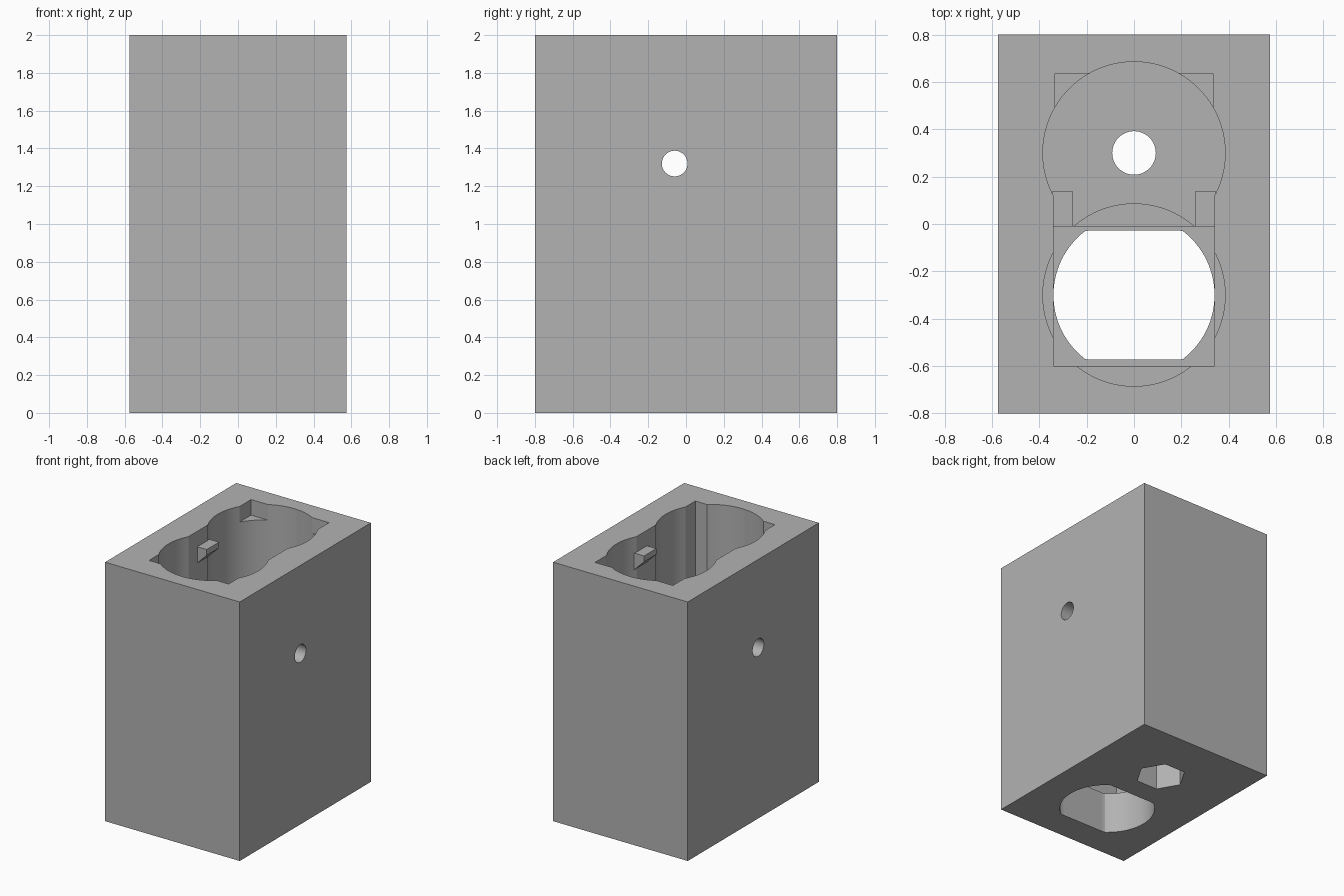
import bpy
import bmesh
from math import cos, sin, pi, radians

cube = bpy.data.objects.get("Cube")
if cube:
    bpy.data.objects.remove(cube, do_unlink=True)

grey = bpy.data.materials.new("plain_grey")
grey.use_nodes = True
colour = (0.448, 0.448, 0.448, 1)
grey.diffuse_color = colour
grey.node_tree.nodes["Principled BSDF"].inputs["Base Color"].default_value = colour

TOP = 2.0
OPEN = TOP + 0.1       # cutters run past the rim
UNDER = -0.1
FRONT_Y, BACK_Y = -0.3, 0.3
BORE = 0.385
NECK = 0.34
SEAT = 1.88            # level of the lid recess and tab tops


def circle(r, y, n=96, flat=None):
    """Circle profile, optionally cut by two flats at y +- flat."""
    flat = flat or r
    return [(r * cos(2 * pi * i / n), y + max(-flat, min(flat, r * sin(2 * pi * i / n))))
            for i in range(n)]


def rect(x, y0, y1):
    return [(-x, y0), (x, y0), (x, y1), (-x, y1)]


def prism(name, profile, start, end, axis="Z"):
    """Extrude a profile along Z, X (profile is y, z) or Y (profile is x, z)."""
    place = {"Z": lambda a, b, c: (a, b, c),
             "X": lambda a, b, c: (c, a, b),
             "Y": lambda a, b, c: (a, c, b)}[axis]
    bm = bmesh.new()
    low = [bm.verts.new(place(a, b, start)) for a, b in profile]
    high = [bm.verts.new(place(a, b, end)) for a, b in profile]
    bm.faces.new(low[::-1])
    bm.faces.new(high)
    for i in range(len(low)):
        j = (i + 1) % len(low)
        bm.faces.new((low[i], low[j], high[j], high[i]))
    bmesh.ops.recalc_face_normals(bm, faces=bm.faces)
    mesh = bpy.data.meshes.new(name)
    bm.to_mesh(mesh)
    bm.free()
    mesh.materials.append(grey)
    obj = bpy.data.objects.new(name, mesh)
    bpy.context.collection.objects.link(obj)
    return obj


body = prism("housing", rect(0.575, -0.8, 0.8), 0, TOP)

cutters = [
    # two round wells joined by a straight neck
    prism("back_well", circle(BORE, BACK_Y), 0.6, OPEN),
    prism("neck", rect(NECK, -0.2, 0.14), 0.6, OPEN),
    prism("front_well", circle(BORE, FRONT_Y), 0.45, OPEN),
    prism("square_pocket", rect(NECK, -0.6, -0.01), 0.32, OPEN),
    # shallow square recess at the back rim
    prism("lid_recess", rect(0.333, 0.1, 0.635), SEAT, OPEN),
    # openings through the base
    prism("front_opening", circle(NECK, FRONT_Y, flat=0.273), UNDER, 1),
    prism("bolt_hole", circle(0.092, BACK_Y, 48), UNDER, 1),
    prism("nut_pocket", circle(0.18, BACK_Y, 6), UNDER, 0.3),
    # cross hole through both sides
    prism("side_hole", [(x - 0.06, y + 1.32) for x, y in circle(0.068, 0, 48)], -1, 1, "X"),
]

bpy.context.view_layer.objects.active = body
for cutter in cutters:
    mod = body.modifiers.new(cutter.name, "BOOLEAN")
    mod.operation = "DIFFERENCE"
    mod.solver = "EXACT"
    mod.object = cutter
    bpy.ops.object.modifier_apply(modifier=mod.name)
    bpy.data.objects.remove(cutter, do_unlink=True)

# smooth bores, crisp edges
bpy.ops.object.select_all(action="DESELECT")
body.select_set(True)
bpy.ops.object.shade_smooth_by_angle(angle=radians(20))

# lid tabs with a sloping underside on both neck walls
for side, name in ((1, "left_tab"), (-1, "right_tab")):
    outline = [(0.26, SEAT), (0.345, SEAT), (0.345, SEAT - 0.13), (0.26, SEAT - 0.045)]
    prism(name, [(side * x, z) for x, z in outline], -0.01, 0.14, "Y")
